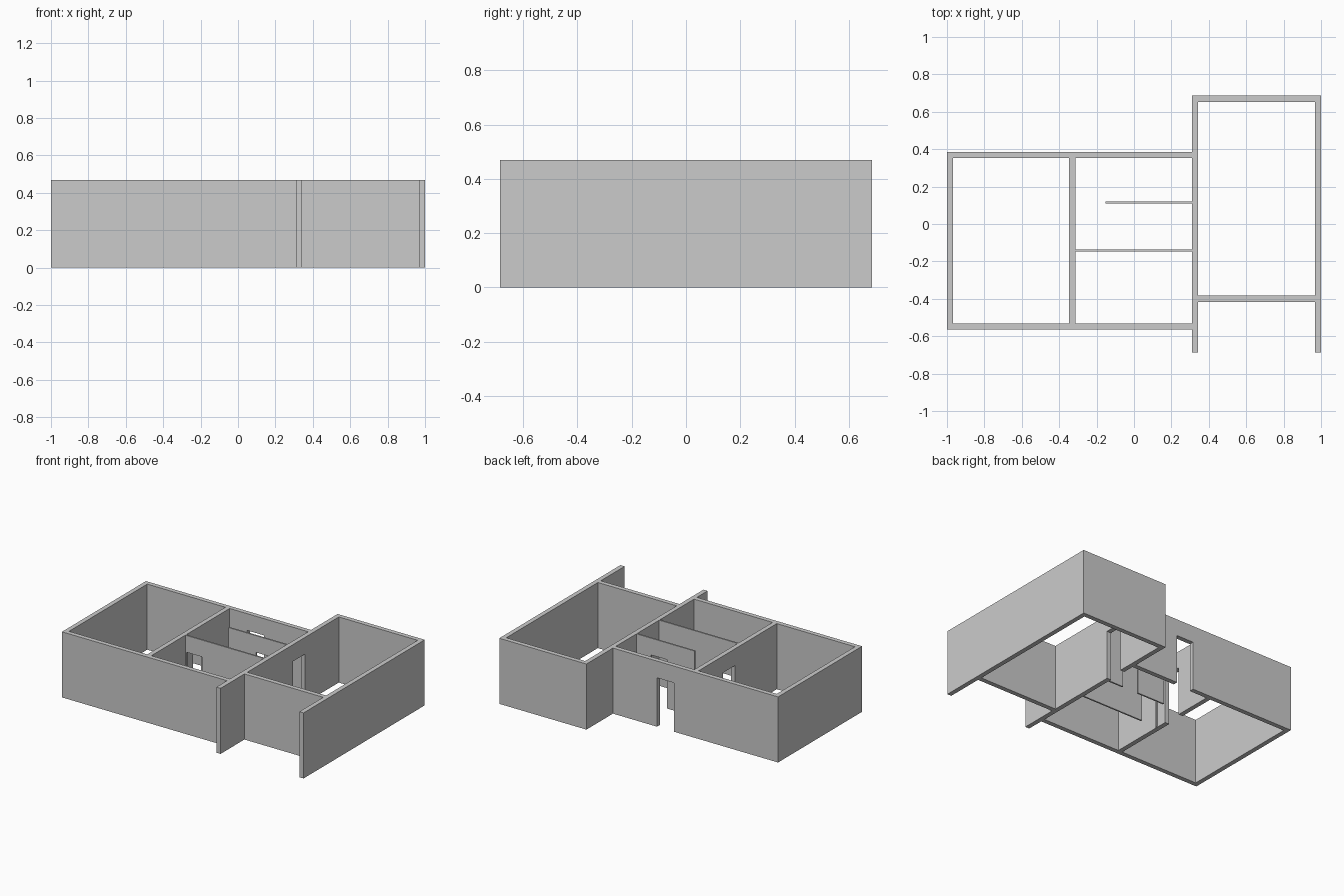
import bpy, bmesh

if "Cube" in bpy.data.objects:
    bpy.data.objects.remove(bpy.data.objects["Cube"])

H = 0.47        # wall height
DOOR_H = 0.35   # door opening height


def wall(name, x0, x1, y0, y1, door=None):
    """Straight wall filling a plan rectangle; door = (start, end) along its length."""
    along_x = (x1 - x0) > (y1 - y0)
    a, b = (x0, x1) if along_x else (y0, y1)
    # side elevation of the wall, notched for the doorway
    profile = [(a, 0)]
    if door:
        d0, d1 = door
        profile += [(d0, 0), (d0, DOOR_H), (d1, DOOR_H), (d1, 0)]
    profile += [(b, 0), (b, H), (a, H)]

    bm = bmesh.new()
    if along_x:
        verts = [bm.verts.new((u, y0, z)) for u, z in profile]
        depth = (0, y1 - y0, 0)
    else:
        verts = [bm.verts.new((x0, u, z)) for u, z in profile]
        depth = (x1 - x0, 0, 0)
    face = bm.faces.new(verts)
    ext = bmesh.ops.extrude_face_region(bm, geom=[face], use_keep_orig=True)
    moved = [v for v in ext["geom"] if isinstance(v, bmesh.types.BMVert)]
    bmesh.ops.translate(bm, verts=moved, vec=depth)
    bmesh.ops.recalc_face_normals(bm, faces=bm.faces)
    mesh = bpy.data.meshes.new(name)
    bm.to_mesh(mesh)
    bm.free()
    obj = bpy.data.objects.new(name, mesh)
    bpy.context.collection.objects.link(obj)
    return obj


# Left wing: outer walls and the dividing wall
wall("left_wing_front_wall", -1.0, 0.309, -0.565, -0.532)
wall("left_wing_back_wall", -1.0, 0.309, 0.353, 0.386, door=(-0.175, -0.04))
wall("left_wing_side_wall", -1.0, -0.967, -0.532, 0.353)
wall("left_wing_dividing_wall", -0.347, -0.314, -0.532, 0.353, door=(-0.06, 0.075))

# Thin partitions of the middle rooms
wall("front_partition", -0.314, 0.309, -0.148, -0.137, door=(-0.305, -0.183))
wall("back_partition", -0.152, 0.309, 0.109, 0.12, door=(0.067, 0.192))

# Right wing: long side walls running past the recessed front wall
wall("right_wing_inner_wall", 0.309, 0.342, -0.686, 0.686, door=(0.136, 0.27))
wall("right_wing_outer_wall", 0.967, 1.0, -0.686, 0.686)
wall("right_wing_back_wall", 0.342, 0.967, 0.653, 0.686)
wall("right_wing_front_wall", 0.342, 0.967, -0.416, -0.383)
